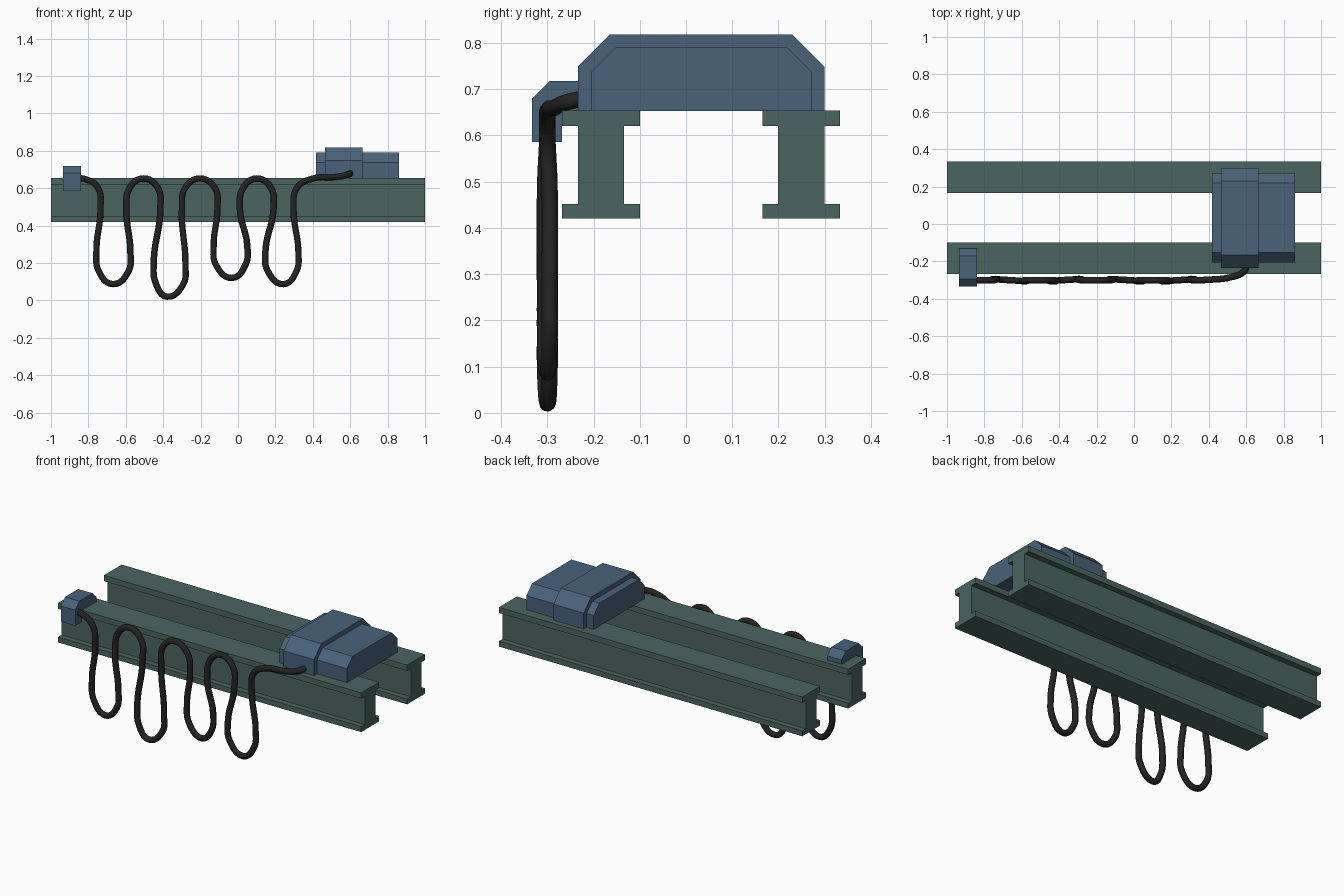
import bpy, bmesh

if "Cube" in bpy.data.objects:
    bpy.data.objects.remove(bpy.data.objects["Cube"])


def material(name, rgb):
    m = bpy.data.materials.new(name)
    m.diffuse_color = (*rgb, 1)
    m.use_nodes = True
    m.node_tree.nodes["Principled BSDF"].inputs["Base Color"].default_value = m.diffuse_color
    return m


GREEN = material("beam green", (0.068, 0.130, 0.117))
BLUE = material("housing blue", (0.065, 0.122, 0.195))
BLACK = material("cable black", (0.017, 0.017, 0.017))


def extrude_x(name, profile, x0, x1, mat):
    """Prism with a (y, z) profile running from x0 to x1."""
    bm = bmesh.new()
    face = bm.faces.new([bm.verts.new((x0, y, z)) for y, z in profile])
    ext = bmesh.ops.extrude_face_region(bm, geom=[face])
    new = [v for v in ext["geom"] if isinstance(v, bmesh.types.BMVert)]
    bmesh.ops.translate(bm, verts=new, vec=(x1 - x0, 0, 0))
    bmesh.ops.recalc_face_normals(bm, faces=bm.faces)
    me = bpy.data.meshes.new(name)
    bm.to_mesh(me)
    bm.free()
    me.materials.append(mat)
    ob = bpy.data.objects.new(name, me)
    bpy.context.collection.objects.link(ob)
    return ob


def chamfered(y0, y1, z0, z1, c):
    return [(y0, z0), (y0, z1 - c), (y0 + c, z1),
            (y1 - c, z1), (y1, z1 - c), (y1, z0)]


# Two I-beam rails
half = [(0.084, 0.42), (0.084, 0.452), (0.05, 0.452),
        (0.05, 0.62), (0.084, 0.62), (0.084, 0.654)]
for name, yc in (("front_beam", -0.184), ("rear_beam", 0.249)):
    profile = [(yc + y, z) for y, z in half] + [(yc - y, z) for y, z in reversed(half)]
    extrude_x(name, profile, -1, 1, GREEN)

# Trolley: wide middle housing with a smaller housing on each side
extrude_x("trolley_body", chamfered(-0.234, 0.299, 0.653, 0.818, 0.069), 0.465, 0.665, BLUE)
small = chamfered(-0.205, 0.272, 0.653, 0.79, 0.053)
extrude_x("trolley_short_end", small, 0.418, 0.465, BLUE)
extrude_x("trolley_long_end", small, 0.665, 0.862, BLUE)

# Cable anchor hooked over the front beam
extrude_x("cable_anchor",
          [(-0.333, 0.586), (-0.333, 0.68), (-0.294, 0.718), (-0.17, 0.718),
           (-0.131, 0.68), (-0.131, 0.653), (-0.268, 0.653), (-0.268, 0.586)],
          -0.935, -0.84, BLUE)

# Festoon cable: each loop is (neck left/right, belly left/right, bottom x, bottom z)
loops = [(-0.735, -0.597, -0.757, -0.575, -0.668, 0.087),
         (-0.415, -0.300, -0.451, -0.281, -0.380, 0.020),
         (-0.110, 0.010, -0.130, 0.050, -0.032, 0.120),
         (0.190, 0.297, 0.147, 0.323, 0.243, 0.087)]
pts = [(-0.87, -0.3, 0.652), (-0.82, -0.3, 0.65)]
for i, (nl, nr, bl, br, bx, bz) in enumerate(loops):
    w = 0.005 * (-1) ** i
    pts += [(nl - 0.014, -0.3, 0.602), (nl, -0.3 + w, 0.49),
            (bl, -0.3 + w, bz + 0.18), (bl + 0.012, -0.3 + w, bz + 0.07),
            (bx, -0.3, bz),
            (br - 0.010, -0.3 - w, bz + 0.07), (br, -0.3 - w, bz + 0.17),
            (nr, -0.3 - w, 0.49), (nr + 0.018, -0.3, 0.602)]
    if i < 3:
        pts.append(((nr + loops[i + 1][0]) / 2, -0.3, 0.652))
pts += [(0.40, -0.298, 0.652), (0.52, -0.284, 0.66), (0.585, -0.257, 0.672), (0.605, -0.215, 0.682)]

cu = bpy.data.curves.new("cable", "CURVE")
cu.dimensions = "3D"
cu.bevel_depth = 0.0175
cu.bevel_resolution = 3
cu.resolution_u = 6
cu.use_fill_caps = True
sp = cu.splines.new("BEZIER")
sp.bezier_points.add(len(pts) - 1)
for bp, p in zip(sp.bezier_points, pts):
    bp.co = p
    bp.handle_left_type = bp.handle_right_type = "AUTO"
sp.use_smooth = True
cu.materials.append(BLACK)
cable = bpy.data.objects.new("cable", cu)
bpy.context.collection.objects.link(cable)
